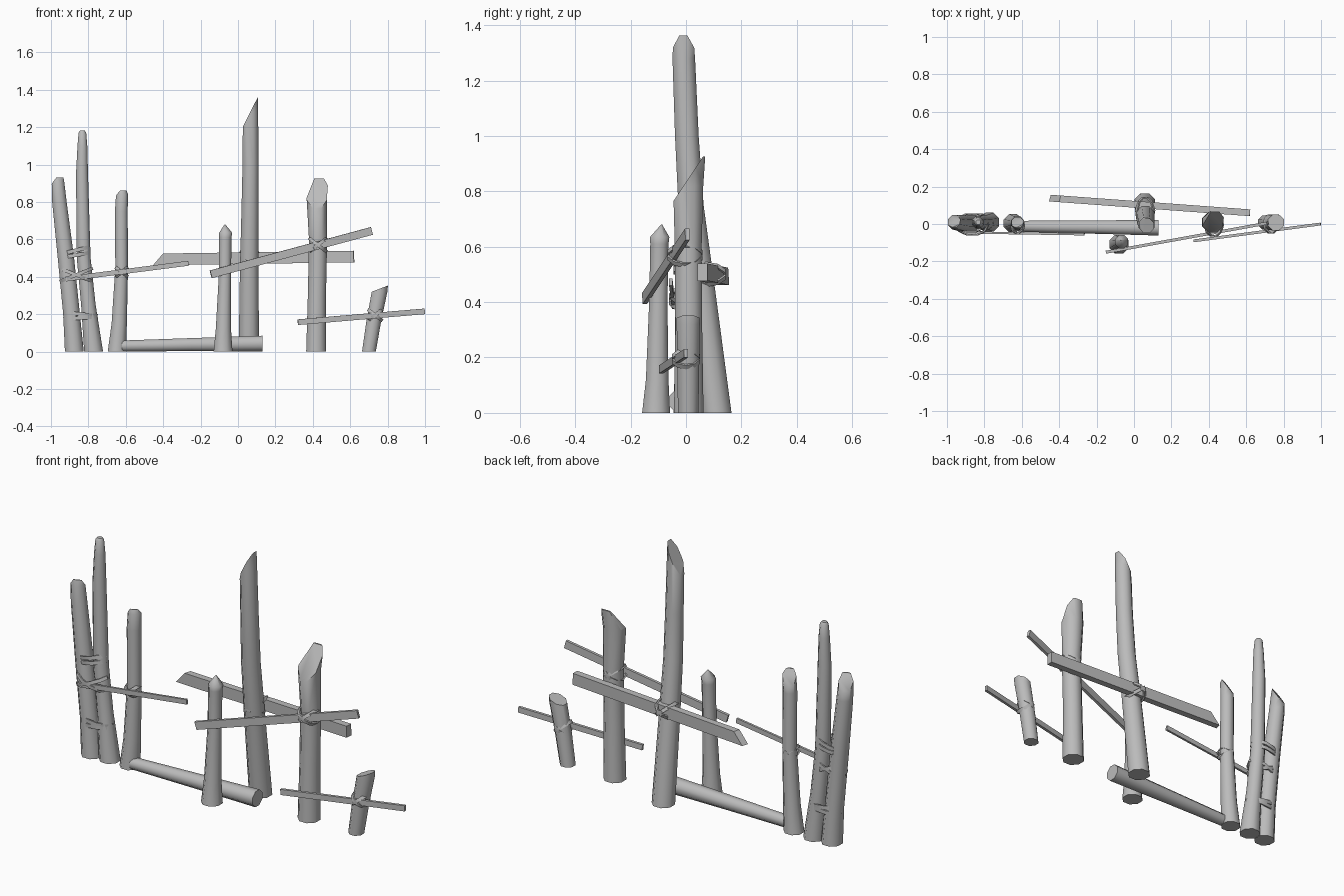
import bpy, bmesh, math
from mathutils import Vector, Matrix

old = bpy.data.objects.get("Cube")
if old:
    bpy.data.objects.remove(old, do_unlink=True)

GREY = (0.5, 0.5, 0.5, 1.0)
mat = bpy.data.materials.new("weathered grey")
mat.use_nodes = True
mat.diffuse_color = GREY
bsdf = next(n for n in mat.node_tree.nodes if n.type == 'BSDF_PRINCIPLED')
bsdf.inputs["Base Color"].default_value = GREY


def finish(name, bm, smooth=None):
    bmesh.ops.recalc_face_normals(bm, faces=bm.faces)
    mesh = bpy.data.meshes.new(name)
    bm.to_mesh(mesh)
    bm.free()
    mesh.materials.append(mat)
    ob = bpy.data.objects.new(name, mesh)
    bpy.context.collection.objects.link(ob)
    if smooth:
        bpy.ops.object.select_all(action='DESELECT')
        ob.select_set(True)
        bpy.context.view_layer.objects.active = ob
        bpy.ops.object.shade_smooth_by_angle(angle=math.radians(smooth))
    return ob


def cut(bm, point, normal):
    """Slice off everything on the normal side and cap the wound."""
    geom = bm.verts[:] + bm.edges[:] + bm.faces[:]
    bmesh.ops.bisect_plane(bm, geom=geom, plane_co=Vector(point),
                           plane_no=Vector(normal).normalized(), clear_outer=True)
    rim = [e for e in bm.edges if e.is_boundary]
    bmesh.ops.holes_fill(bm, edges=rim, sides=0)


def log(name, rings, cuts=(), sides=8, lying=False):
    """Loft rings (x, y, z, radius) into a closed trunk, then hew its end."""
    bm = bmesh.new()
    loops = []
    for x, y, z, r in rings:
        loop = []
        for i in range(sides):
            a = math.tau * (i + 0.5) / sides
            u, v = r * math.cos(a) * 1.05, r * math.sin(a) * 1.05
            off = Vector((0, u, v)) if lying else Vector((u, v, 0))
            loop.append(bm.verts.new(Vector((x, y, z)) + off))
        loops.append(loop)
    for lo, hi in zip(loops, loops[1:]):
        for i in range(sides):
            j = (i + 1) % sides
            bm.faces.new((lo[i], lo[j], hi[j], hi[i]))
    bm.faces.new(loops[0])
    bm.faces.new(loops[-1])
    for point, normal in cuts:
        cut(bm, point, normal)
    return finish(name, bm, 50)


def plank(name, start, end, height, thick, cuts=()):
    """Straight board between two points, standing on edge."""
    a, b = Vector(start), Vector(end)
    along = (b - a).normalized()
    side = Vector((0, 0, 1)).cross(along).normalized()
    up = along.cross(side)
    basis = Matrix((along, side, up)).transposed().to_4x4()
    bm = bmesh.new()
    bmesh.ops.create_cube(bm, size=1)
    bmesh.ops.scale(bm, vec=((b - a).length, thick, height), verts=bm.verts)
    bmesh.ops.transform(bm, matrix=Matrix.Translation((a + b) / 2) @ basis, verts=bm.verts)
    for point, normal in cuts:
        cut(bm, point, normal)
    return finish(name, bm)


def binding(name, center, rx, ry, tilt, width=0.018, thick=0.008, sides=10):
    """Flat strap looped around a post, tilted in the front plane."""
    bm = bmesh.new()
    turn = Matrix.Translation(center) @ Matrix.Rotation(math.radians(tilt), 4, 'Y')
    loops = []
    for i in range(sides):
        a = math.tau * i / sides
        loop = []
        for d, h in ((0, -1), (0, 1), (-thick, 1), (-thick, -1)):
            p = Vector(((rx + d) * math.cos(a), (ry + d) * math.sin(a), h * width / 2))
            loop.append(bm.verts.new(turn @ p))
        loops.append(loop)
    for i in range(sides):
        p, q = loops[i], loops[(i + 1) % sides]
        for k in range(4):
            m = (k + 1) % 4
            bm.faces.new((p[k], q[k], q[m], p[m]))
    return finish(name, bm, 40)


def cross_lash(name, center, rx, ry, tilt=38):
    for word, sign in (("rising", -1), ("falling", 1)):
        binding(f"{name}_{word}", center, rx, ry, sign * tilt)


# Upright posts with hewn tops
log("outer_left_post",
    [(-0.875, 0.005, 0, 0.052), (-0.89, 0.005, 0.2, 0.046), (-0.92, 0.005, 0.5, 0.045),
     (-0.955, 0.01, 0.8, 0.04), (-0.962, 0.01, 0.9, 0.035), (-0.96, 0.01, 0.93, 0.028)],
    [((-0.965, 0.012, 0.89), (-0.3, 0.75, 0.5))])
log("tall_left_post",
    [(-0.772, 0.01, 0, 0.052), (-0.80, 0.01, 0.25, 0.04), (-0.825, 0.01, 0.5, 0.038),
     (-0.834, 0.01, 0.95, 0.033), (-0.832, 0.01, 1.1, 0.027), (-0.832, 0.01, 1.17, 0.021),
     (-0.832, 0.01, 1.182, 0.013)])
log("inner_left_post",
    [(-0.648, 0.005, 0, 0.05), (-0.635, 0.005, 0.15, 0.042), (-0.622, 0.005, 0.45, 0.035),
     (-0.624, 0.005, 0.75, 0.035), (-0.62, 0.005, 0.84, 0.033), (-0.62, 0.005, 0.862, 0.025)],
    [((-0.625, 0.005, 0.83), (-0.35, 0.75, 0.5))])
log("pointed_front_post",
    [(-0.08, -0.108, 0, 0.052), (-0.078, -0.104, 0.12, 0.042), (-0.07, -0.1, 0.4, 0.034),
     (-0.068, -0.096, 0.61, 0.034), (-0.066, -0.095, 0.635, 0.036), (-0.07, -0.088, 0.68, 0.002)])
log("tallest_post",
    [(0.058, 0.11, 0, 0.056), (0.06, 0.055, 0.45, 0.051), (0.064, 0.018, 0.75, 0.047),
     (0.067, 0.003, 1.0, 0.044), (0.067, -0.008, 1.28, 0.042), (0.072, -0.01, 1.38, 0.036)],
    [((0.025, 0, 1.2), (-0.89, 0, 0.45))])
log("right_post",
    [(0.418, 0.01, 0, 0.055), (0.422, 0.01, 0.3, 0.05), (0.428, 0.008, 0.6, 0.05),
     (0.421, 0.008, 0.82, 0.056), (0.43, 0.016, 0.925, 0.055)],
    [((0.42, -0.045, 0.765), (0, -0.83, 0.55)), ((0.37, 0, 0.83), (-0.93, 0, 0.37))])
log("short_right_post",
    [(0.7, 0.008, 0, 0.038), (0.727, 0.008, 0.17, 0.041), (0.757, 0.008, 0.32, 0.043),
     (0.765, 0.008, 0.4, 0.042)],
    [((0.755, 0, 0.335), (-0.36, 0, 0.93))])

# Log lying on the ground
log("fallen_log",
    [(-0.62, -0.012, 0.03, 0.03), (-0.25, -0.016, 0.037, 0.036), (0.13, -0.02, 0.043, 0.043)],
    lying=True)

# Cross rails
plank("back_rail", (-0.47, 0.14, 0.492), (0.62, 0.06, 0.508), 0.062, 0.036,
      [((-0.42, 0.14, 0.495), (-0.75, 0.2, 0.65))])
plank("front_rail", (-0.145, -0.15, 0.413), (0.715, 0.005, 0.645), 0.042, 0.016)
plank("low_right_rail", (0.32, -0.09, 0.157), (0.998, 0, 0.215), 0.03, 0.015)
plank("left_rail", (-0.92, -0.045, 0.388), (-0.265, -0.055, 0.472), 0.026, 0.012)

# Straps joining the two left posts
for i, (z, x, rx, tilt) in enumerate(((0.18, -0.842, 0.092, -4), (0.2, -0.842, 0.092, 6),
                                      (0.515, -0.87, 0.082, -10), (0.54, -0.872, 0.084, -14))):
    binding(f"left_strap_{i + 1}", (x, 0.006, z), rx, 0.054, tilt, 0.02)

# Lashings where rails meet posts
cross_lash("left_rail_lashing", (-0.865, -0.005, 0.41), 0.095, 0.06, 22)
cross_lash("inner_left_lashing", (-0.622, -0.008, 0.425), 0.043, 0.05)
cross_lash("tallest_post_lashing", (0.06, 0.072, 0.5), 0.062, 0.075)
cross_lash("right_post_lashing", (0.427, -0.004, 0.57), 0.062, 0.066)
cross_lash("short_post_lashing", (0.733, 0, 0.195), 0.05, 0.053)
